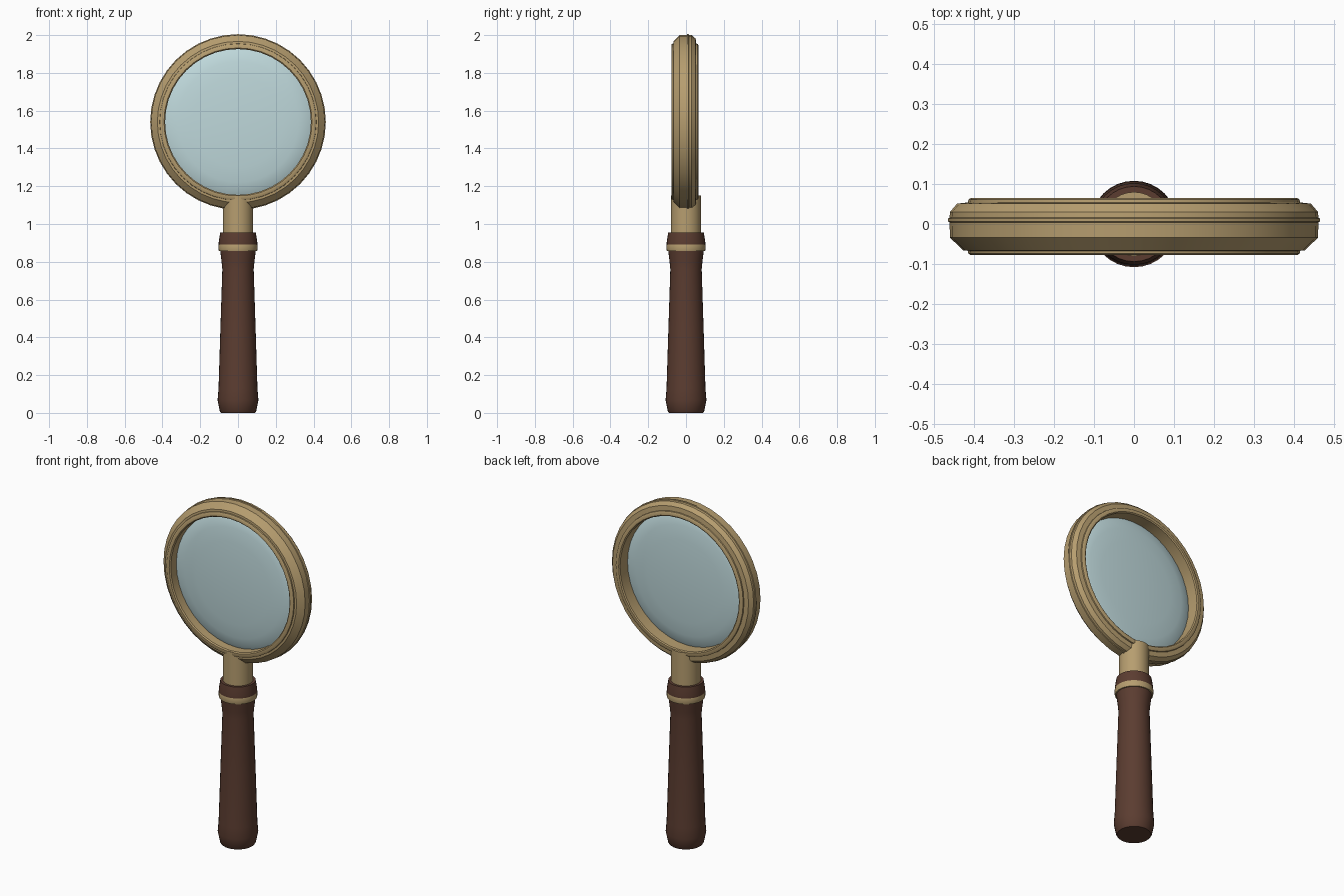
import bpy, bmesh
from math import sin, cos, pi, radians

if "Cube" in bpy.data.objects:
    bpy.data.objects.remove(bpy.data.objects["Cube"])

RING_Z = 1.54


def material(name, rgb):
    m = bpy.data.materials.new(name)
    m.diffuse_color = (*rgb, 1)
    m.use_nodes = True
    m.node_tree.nodes["Principled BSDF"].inputs["Base Color"].default_value = m.diffuse_color
    return m


brass = material("brass", (0.47, 0.34, 0.16))
wood = material("wood", (0.105, 0.046, 0.03))
glass = material("glass", (0.52, 0.69, 0.71))


def lathe(name, profile, mat, segs=32, ring=False, closed=False):
    """Spin (radius, height) points; ring=True spins about y at the lens centre."""
    bm = bmesh.new()
    rows = []
    for r, h in profile:
        row = []
        for i in range(1 if r == 0 else segs):
            a = 2 * pi * i / segs
            c, s = r * cos(a), r * sin(a)
            row.append(bm.verts.new((c, h, RING_Z + s) if ring else (c, s, h)))
        rows.append(row)
    pairs = list(zip(rows, rows[1:]))
    if closed:
        pairs.append((rows[-1], rows[0]))
    for lo, hi in pairs:
        for i in range(segs):
            j = (i + 1) % segs
            quad = [lo[i % len(lo)], lo[j % len(lo)], hi[j % len(hi)], hi[i % len(hi)]]
            bm.faces.new(list(dict.fromkeys(quad)))
    bmesh.ops.recalc_face_normals(bm, faces=bm.faces)
    mesh = bpy.data.meshes.new(name)
    bm.to_mesh(mesh)
    bm.free()
    mesh.materials.append(mat)
    ob = bpy.data.objects.new(name, mesh)
    bpy.context.collection.objects.link(ob)
    bpy.ops.object.select_all(action='DESELECT')
    ob.select_set(True)
    bpy.context.view_layer.objects.active = ob
    bpy.ops.object.shade_smooth_by_angle(angle=radians(35))
    return ob


# Brass frame: stepped bezels front and back with a thin seam bead
lathe("lens_frame", [
    (0.386, -0.072), (0.392, -0.078), (0.408, -0.078), (0.414, -0.074),
    (0.415, -0.067), (0.427, -0.066), (0.460, -0.034), (0.461, 0.004),
    (0.465, 0.006), (0.465, 0.014), (0.461, 0.016), (0.460, 0.030),
    (0.442, 0.051), (0.415, 0.054), (0.414, 0.061), (0.408, 0.065),
    (0.392, 0.065), (0.386, 0.060)], brass, segs=40, ring=True, closed=True)

# Convex glass lens
half = [(0, 0.042), (0.12, 0.040), (0.24, 0.034), (0.32, 0.026), (0.365, 0.016), (0.39, 0.004)]
lens = [(r, -0.015 - h) for r, h in half] + [(r, -0.015 + h) for r, h in reversed(half)]
lathe("lens", lens, glass, segs=40, ring=True)

# Brass neck joining frame and handle
lathe("neck", [(0, 0.93), (0.08, 0.93), (0.08, 1.15), (0, 1.15)], brass)

# Turned wooden collar and brass band
lathe("wood_collar", [(0, 0.89), (0.102, 0.89), (0.102, 0.905), (0.094, 0.955), (0, 0.955)], wood)
lathe("brass_band", [(0, 0.857), (0.101, 0.857), (0.103, 0.865), (0.103, 0.888),
                     (0.101, 0.895), (0, 0.895)], brass)

# Tapered wooden handle
lathe("handle", [(0, 0), (0.09, 0), (0.096, 0.008), (0.108, 0.068), (0.103, 0.13),
                 (0.094, 0.42), (0.083, 0.76), (0.087, 0.80), (0.094, 0.857), (0, 0.857)], wood)
